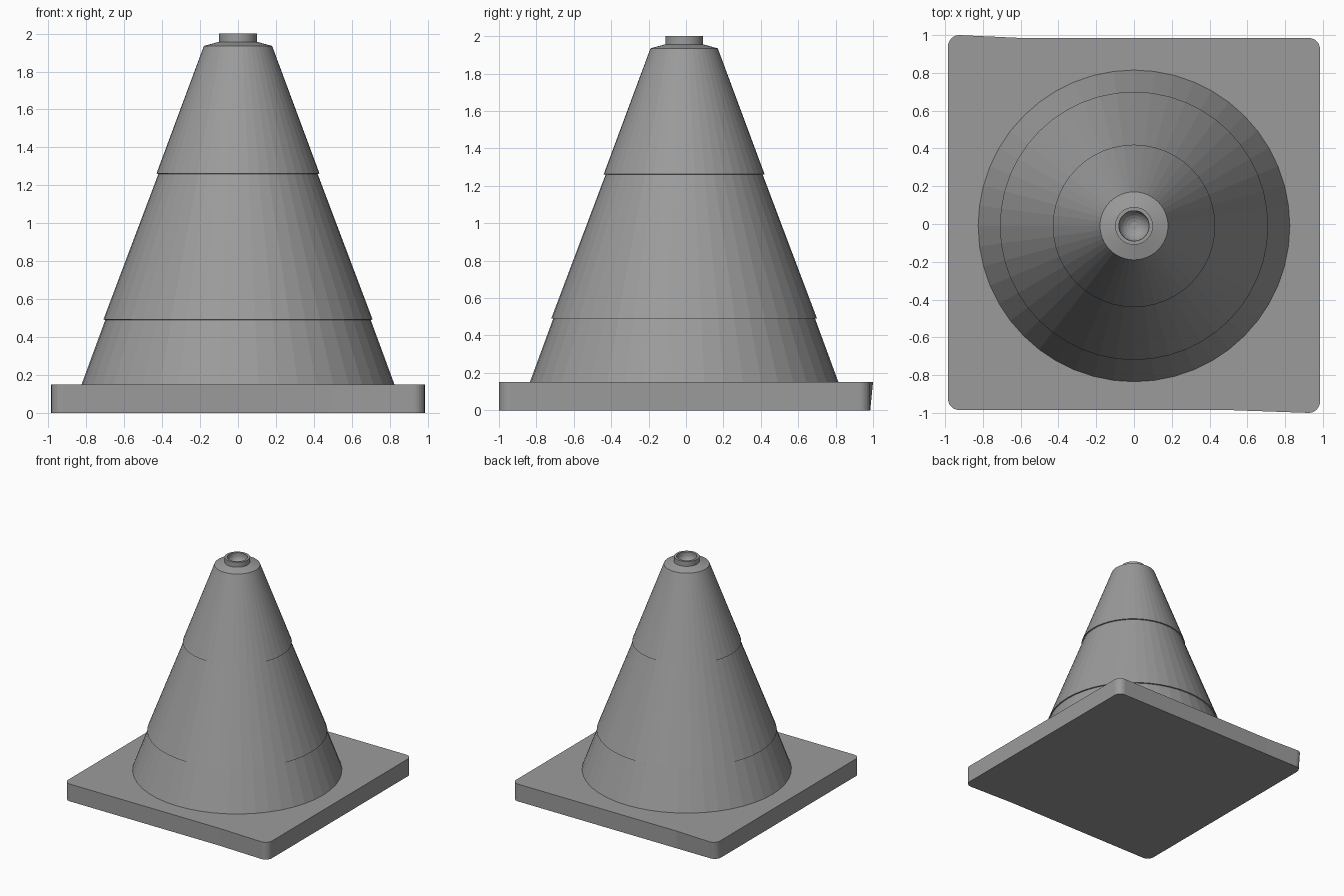
import bpy, bmesh, math

cube = bpy.data.objects.get("Cube")
if cube:
    bpy.data.objects.remove(cube)

# One plain grey for the whole model
grey = bpy.data.materials.new("mid_grey")
grey.use_nodes = True
colour = (0.33, 0.33, 0.33, 1)
grey.diffuse_color = colour
grey.node_tree.nodes["Principled BSDF"].inputs["Base Color"].default_value = colour

SIDES = 48
CENTRE_Y = -0.01


def finish(name, bm):
    bmesh.ops.recalc_face_normals(bm, faces=bm.faces)
    mesh = bpy.data.meshes.new(name)
    bm.to_mesh(mesh)
    bm.free()
    mesh.materials.append(grey)
    obj = bpy.data.objects.new(name, mesh)
    bpy.context.collection.objects.link(obj)
    return obj


def bridge(bm, lower, upper):
    n = len(lower)
    for i in range(n):
        j = (i + 1) % n
        bm.faces.new((lower[i], lower[j], upper[j], upper[i]))


def lathe(name, profile):
    """Closed solid turned from (radius, height) points."""
    bm = bmesh.new()
    rings = []
    for r, z in profile:
        angles = [math.tau * i / SIDES for i in range(SIDES)]
        rings.append([bm.verts.new((r * math.cos(a), CENTRE_Y + r * math.sin(a), z))
                      for a in angles])
    for lower, upper in zip(rings, rings[1:]):
        bridge(bm, lower, upper)
    bm.faces.new(rings[0])
    bm.faces.new(rings[-1])
    return finish(name, bm)


# Square foot: rounded corners, two of them pulled slightly outward
def foot_outline(back_pull):
    half, r, steps = 0.985, 0.06, 6
    pts = []
    for k, (sx, sy) in enumerate([(1, 1), (-1, 1), (-1, -1), (1, -1)]):
        pull = back_pull if k == 1 else (-0.015 if k == 3 else 0)
        if k == 1:
            pts.append((-0.6, half))
        for s in range(steps + 1):
            a = math.pi / 2 * (k + s / steps)
            pts.append((sx * (half - r) + r * math.cos(a),
                        sy * (half - r) + r * math.sin(a) + pull))
        if k == 2:
            pts.append((0.5, -half))
    return pts


bm = bmesh.new()
bottom = [bm.verts.new((x, y, 0)) for x, y in foot_outline(0)]
top = [bm.verts.new((x, y, 0.15)) for x, y in foot_outline(0.015)]
bridge(bm, bottom, top)
bm.faces.new(bottom)
bm.faces.new(top)
finish("foot_plate", bm)

# Cone body with two slightly overhanging sleeves, a sloped cap,
# a short neck and a rounded hollow in its top
body = [(0.825, 0.14), (0.825, 0.15), (0.7, 0.49), (0.71, 0.492),
        (0.42, 1.26), (0.43, 1.262), (0.18, 1.935)]
cap = [(0.1, 1.957), (0.1, 2.0), (0.08, 2.0)]
hollow = [(0.08 * math.cos(a), 1.98 - 0.07 * math.sin(a))
          for a in (math.pi / 2 * i / 6 for i in range(6))]
lathe("cone_body", body + cap + hollow)
